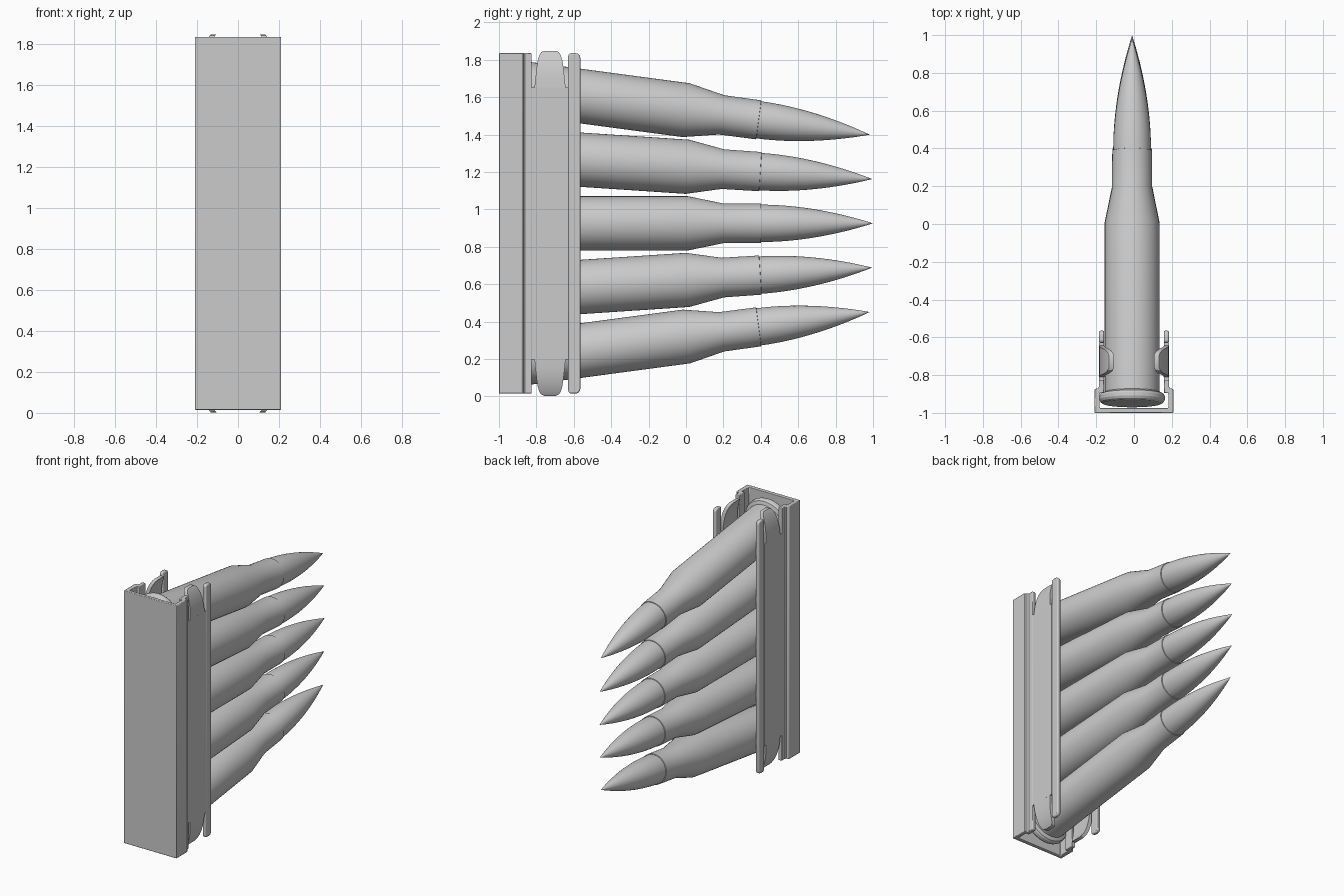
import bpy, bmesh, math
from mathutils import Matrix, Vector

cube = bpy.data.objects.get("Cube")
if cube:
    bpy.data.objects.remove(cube, do_unlink=True)

grey = bpy.data.materials.new("plain_grey")
grey.use_nodes = True
COLOUR = (0.6, 0.6, 0.6, 1)
grey.diffuse_color = COLOUR
grey.node_tree.nodes["Principled BSDF"].inputs["Base Color"].default_value = COLOUR

MID_Z = 0.925
BOTTOM, TOP = 0.015, 1.835


def finish(name, bm, bevel=0, angle=30):
    """Turn a bmesh into a shaded object."""
    bmesh.ops.recalc_face_normals(bm, faces=bm.faces)
    mesh = bpy.data.meshes.new(name)
    bm.to_mesh(mesh)
    bm.free()
    mesh.materials.append(grey)
    obj = bpy.data.objects.new(name, mesh)
    bpy.context.collection.objects.link(obj)
    if bevel:
        mod = obj.modifiers.new("soft_edges", 'BEVEL')
        mod.width, mod.segments = bevel, 2
        mod.limit_method = 'ANGLE'
        mod.angle_limit = math.radians(40)
    bpy.ops.object.select_all(action='DESELECT')
    obj.select_set(True)
    bpy.context.view_layer.objects.active = obj
    bpy.ops.object.shade_smooth_by_angle(angle=math.radians(angle))
    return obj


def prism(name, outline, offset, bevel=0):
    """Extrude a flat 3D outline along an offset."""
    bm = bmesh.new()
    face = bm.faces.new([bm.verts.new(p) for p in outline])
    new = bmesh.ops.extrude_face_region(bm, geom=[face])["geom"]
    verts = [v for v in new if isinstance(v, bmesh.types.BMVert)]
    bmesh.ops.translate(bm, verts=verts, vec=offset)
    return finish(name, bm, bevel)


def lathe(name, profile, matrix, steps=48):
    """Spin (y, radius) points about the y axis."""
    bm = bmesh.new()
    verts = [bm.verts.new((r, y, 0)) for y, r in profile]
    edges = [bm.edges.new(pair) for pair in zip(verts, verts[1:])]
    bmesh.ops.spin(bm, geom=verts + edges, cent=(0, 0, 0), axis=(0, 1, 0),
                   angle=math.tau, steps=steps)
    bmesh.ops.remove_doubles(bm, verts=bm.verts, dist=0.0002)
    bm.transform(matrix)
    return finish(name, bm, angle=22)


# Rounds, measured along their axis from the base
case_profile = [(0, 0), (0, 0.155), (0.008, 0.168), (0.02, 0.174), (0.038, 0.174),
                (0.05, 0.168), (0.056, 0.155), (0.06, 0.145), (0.96, 0.145),
                (1.15, 0.106), (1.35, 0.105), (1.352, 0.095)]
bullet_profile = [(1.34, 0.0)]
for i in range(17):
    t = i / 16
    bullet_profile.append((1.35 + 0.6 * t, 0.1 * (1 - t ** 1.9)))

for i in range(-2, 3):
    place = (Matrix.Translation((-0.01, -0.95, MID_Z + 0.366 * i))
             @ Matrix.Rotation(math.radians(-3.8 * i), 4, 'X'))
    lathe(f"case_{i + 3}", case_profile, place)
    lathe(f"bullet_{i + 3}", bullet_profile, place)

# Clip channel: flat back, side walls and inward steps
half = [(0.21, -1.0), (0.21, -0.875), (0.192, -0.87), (0.185, -0.86),
        (0.185, -0.825), (0.158, -0.825), (0.158, -0.895), (0.182, -0.895),
        (0.182, -0.975)]
section = half + [(-x, y) for x, y in reversed(half)]
prism("clip_channel", [(x, y, BOTTOM) for x, y in section],
      Vector((0, 0, TOP - BOTTOM)), 0.004)


def side_plate(name, side):
    """Side wall whose two ends are tabs curling inward."""
    tab_y = -0.727
    # height above centre, half width, inward curl
    tab = [(0.725, 0.083, 0), (0.77, 0.079, 0.002), (0.81, 0.074, 0.007),
           (0.845, 0.07, 0.015), (0.875, 0.065, 0.025), (0.9, 0.057, 0.037),
           (0.915, 0.047, 0.046), (0.922, 0.032, 0.052)]
    bm = bmesh.new()

    def ring(z, y0, y1, curl):
        outer, inner = side * (0.185 - curl), side * (0.158 - curl)
        return [bm.verts.new(p) for p in ((outer, y0, z), (outer, y1, z),
                                          (inner, y1, z), (inner, y0, z))]

    def loft(rings):
        for a, b in zip(rings, rings[1:]):
            for k in range(4):
                n = (k + 1) % 4
                bm.faces.new((a[k], a[n], b[n], b[k]))
        bm.faces.new(rings[0])
        bm.faces.new(rings[-1])

    loft([ring(MID_Z + s * 0.727, -0.826, -0.628, 0) for s in (-1, 1)])
    for s in (-1, 1):
        loft([ring(MID_Z + s * h, tab_y - w, tab_y + w, c) for h, w, c in tab])
    finish(name, bm)


for side, label in ((1, "left"), (-1, "right")):
    side_plate(f"{label}_side_plate", side)
    # Front rail with rounded ends
    r = 0.025
    upper = [(-0.565 - r + r * math.cos(a), TOP - r + r * math.sin(a))
             for a in (math.pi / 8 * k for k in range(5))]
    upper.append((-0.62, TOP))
    upper.append((-0.63, TOP - 0.01))
    outline = upper + [(y, 2 * MID_Z - z) for y, z in reversed(upper)]
    prism(f"{label}_rail", [(side * 0.158, y, z) for y, z in outline],
          Vector((side * 0.027, 0, 0)), 0.007)
